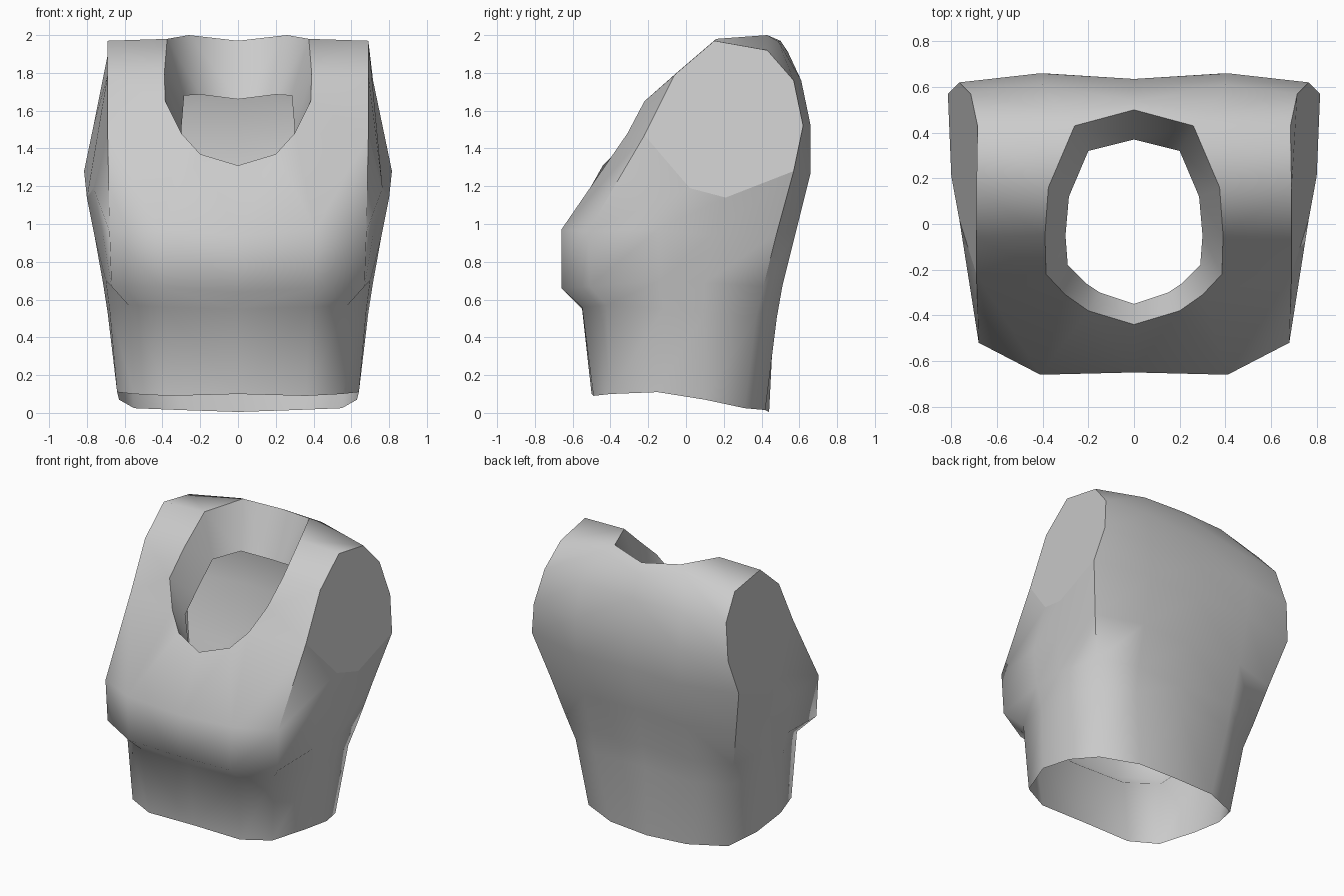
import bpy, bmesh, math

if "Cube" in bpy.data.objects:
    bpy.data.objects.remove(bpy.data.objects["Cube"], do_unlink=True)

# One plain grey for the whole torso
grey = bpy.data.materials.new("light_grey")
grey.use_nodes = True
colour = (0.6, 0.6, 0.6, 1)
grey.diffuse_color = colour
grey.node_tree.nodes["Principled BSDF"].inputs["Base Color"].default_value = colour

bm = bmesh.new()


def ring(points):
    return [bm.verts.new(p) for p in points]


def face(*verts):
    return bm.faces.new(verts)


def bridge(lower, upper):
    """Join two rows of the same length with quads."""
    for a, b, c, d in zip(lower, lower[1:], upper[1:], upper):
        face(a, b, c, d)


# Left half of the torso: each ring runs from front centre to back centre
hem = ring([(0, -.5, .1), (.36, -.49, .09), (.55, -.40, .1), (.64, -.15, .11),
            (.63, .1, .07), (.55, .31, .025), (.3, .42, .015), (0, .44, .005)])
waist = ring([(0, -.55, .55), (.38, -.55, .56), (.58, -.42, .57), (.68, -.12, .55),
              (.69, .1, .53), (.61, .37, .5), (.38, .48, .5), (0, .465, .5)])
bust_low = ring([(0, -.64, .64), (.40, -.66, .66), (.67, -.51, .67), (.70, -.14, .7),
                 (.715, .1, .69), (.66, .41, .67), (.39, .51, .67), (0, .495, .67)])
bust_top = ring([(0, -.65, .94), (.41, -.66, .97), (.68, -.52, .96), (.72, -.15, .97),
                 (.76, .14, .94), (.73, .48, .95), (.4, .58, .95), (0, .56, .95)])
for lower, upper in zip((hem, waist, bust_low), (waist, bust_low, bust_top)):
    bridge(lower, upper)

# Arm opening, from its front corner under the armpit and up the back
arm = ring([(.69, -.22, 1.47), (.765, .02, 1.19), (.80, .21, 1.14), (.815, .57, 1.28),
            (.765, .62, 1.52), (.715, .57, 1.76), (.685, .43, 1.92),
            (.69, .15, 1.97), (.69, -.06, 1.79)])
# Neck rim and the lower edge of its folded-in collar, front to back
neck = ring([(0, -.44, 1.31), (.2, -.38, 1.37), (.3, -.31, 1.48), (.385, -.22, 1.65),
             (.39, -.05, 1.8), (.375, .16, 1.98), (.26, .43, 2.0), (0, .5, 1.97)])
collar = ring([(0, -.35, 1.15), (.15, -.3, 1.2), (.21, -.26, 1.26), (.29, -.18, 1.4),
               (.3, -.05, 1.5), (.285, .12, 1.68), (.2, .32, 1.685), (0, .37, 1.66)])
bridge(neck, collar)

# Chest, then the shoulder strap between neck and arm
face(bust_top[0], bust_top[1], neck[1], neck[0])
face(bust_top[1], neck[2], neck[1])
face(bust_top[1], bust_top[2], arm[0], neck[2])
face(neck[2], arm[0], neck[3])
for i, a in ((3, 0), (4, 8), (5, 7)):
    face(neck[i], arm[a], arm[a - 1], neck[i + 1])

# Side under the arm and the upper back
bridge(bust_top[2:6], arm[:4])
rows = [bust_top[5:], [arm[3]] + ring([(.4, .66, 1.27), (0, .635, 1.27)]),
        [arm[4]] + ring([(.41, .66, 1.52), (0, .635, 1.52)]),
        [arm[5]] + ring([(.4, .61, 1.76), (0, .595, 1.75)]),
        [arm[6]] + ring([(.32, .49, 1.965), (0, .54, 1.91)])]
for lower, upper in zip(rows, rows[1:]):
    bridge(lower, upper)
face(arm[6], rows[-1][1], neck[6])
face(rows[-1][1], rows[-1][2], neck[7], neck[6])

# Flat cap over the arm opening
cap = face(*arm)

# Smooth shading with crisp arm and neck rims
for f in bm.faces:
    f.smooth = True
cap.smooth = False
rims = list(cap.edges) + [bm.edges.get(p) for p in zip(neck, neck[1:])]
for e in rims:
    e.smooth = False

mesh = bpy.data.meshes.new("torso")
bm.to_mesh(mesh)
bm.free()
mesh.materials.append(grey)
torso = bpy.data.objects.new("torso", mesh)
bpy.context.collection.objects.link(torso)

# Right half
mirror = torso.modifiers.new("mirror", "MIRROR")
mirror.use_clip = True
mirror.merge_threshold = 0.001

bpy.ops.object.select_all(action="DESELECT")
torso.select_set(True)
bpy.context.view_layer.objects.active = torso
bpy.ops.object.modifier_apply(modifier=mirror.name)
bpy.ops.object.shade_smooth_by_angle(angle=math.radians(60), keep_sharp_edges=True)
